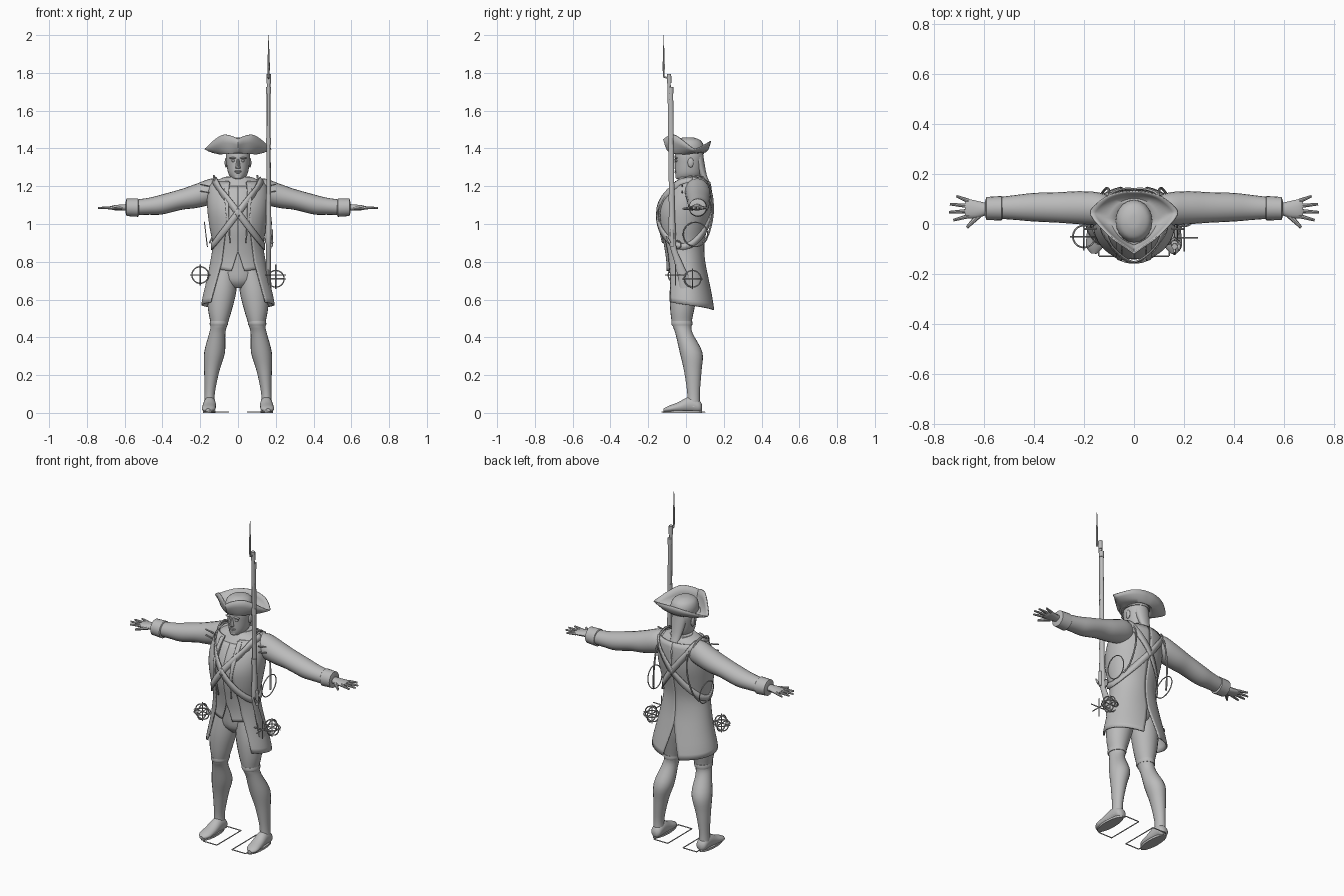
import bpy, bmesh, math
from mathutils import Vector

cube = bpy.data.objects.get("Cube")
if cube:
    bpy.data.objects.remove(cube)

grey = bpy.data.materials.new("plain_grey")
grey.use_nodes = True
grey.diffuse_color = (0.5, 0.5, 0.5, 1)
grey.node_tree.nodes["Principled BSDF"].inputs["Base Color"].default_value = (0.5, 0.5, 0.5, 1)
parts = []


def finish(name, bm, thick=0):
    bmesh.ops.recalc_face_normals(bm, faces=bm.faces)
    mesh = bpy.data.meshes.new(name)
    bm.to_mesh(mesh)
    bm.free()
    mesh.materials.append(grey)
    ob = bpy.data.objects.new(name, mesh)
    bpy.context.collection.objects.link(ob)
    if thick:
        mod = ob.modifiers.new("thickness", 'SOLIDIFY')
        mod.thickness = thick
        mod.offset = 0
    parts.append(ob)
    return ob


def grid(name, rows, closed=False, caps=False, thick=0):
    """Skin rows of points; closed joins each row's ends."""
    bm = bmesh.new()
    vs = [[bm.verts.new(p) for p in row] for row in rows]
    n = len(rows[0])
    for a, b in zip(vs, vs[1:]):
        for i in range(n if closed else n - 1):
            j = (i + 1) % n
            bm.faces.new((a[i], a[j], b[j], b[i]))
    if caps:
        bm.faces.new(vs[0])
        bm.faces.new(vs[-1])
    return finish(name, bm, thick)


def spline(keys, steps=4):
    """Smoothly interpolate tuples of numbers."""
    out = []
    for i in range(len(keys) - 1):
        a, b = keys[max(i - 1, 0)], keys[i]
        c, d = keys[i + 1], keys[min(i + 2, len(keys) - 1)]
        for s in range(steps):
            t = s / steps
            out.append(tuple(q + t / 2 * (r - p + t * (2*p - 5*q + 4*r - s4 + t * (3*(q - r) + s4 - p)))
                             for p, q, r, s4 in zip(a, b, c, d)))
    return out + [keys[-1]]


def loft(name, keys, axis='z', side=1, n=20, steps=4):
    """Keys: position along axis, then centre and radius for the other two axes."""
    rows = []
    for p, c1, r1, c2, r2 in spline(keys, steps):
        row = []
        for i in range(n):
            a = math.tau * i / n
            u, v = c1 + r1 * math.cos(a), c2 + r2 * math.sin(a)
            x, y, z = {'x': (p, u, v), 'y': (u, p, v), 'z': (u, v, p)}[axis]
            row.append((x * side, y, z))
        rows.append(row)
    return grid(name, rows, True, True)


def rod(name, p, q, r1, r2=None, n=10):
    p, q = Vector(p), Vector(q)
    turn = (q - p).to_track_quat('Z', 'Y')
    rows = [[c + turn @ Vector((r * math.cos(math.tau * i / n), r * math.sin(math.tau * i / n), 0))
             for i in range(n)] for c, r in ((p, r1), (q, r1 if r2 is None else r2))]
    return grid(name, rows, True, True)


def blob(name, loc, size):
    bm = bmesh.new()
    bmesh.ops.create_uvsphere(bm, u_segments=14, v_segments=9, radius=1)
    for v in bm.verts:
        v.co = Vector([c * s + l for c, s, l in zip(v.co, size, loc)])
    return finish(name, bm)


def ring(name, loc, normal, radius, thick, squash=1):
    turn = Vector(normal).to_track_quat('Z', 'Y')
    rows = []
    for i in range(33):
        a = math.tau * i / 32
        rows.append([Vector(loc) + turn @ Vector((
            math.cos(a) * (radius + thick * math.cos(b)),
            math.sin(a) * (radius + thick * math.cos(b)) * squash,
            thick * math.sin(b))) for b in (k * math.tau / 6 for k in range(6))])
    return grid(name, rows, True)


# Body outline: height, half width, front y, back y
outline = spline([(0.52, .188, -.13, .147), (.6, .178, -.118, .132), (.7, .155, -.105, .11), (.8, .135, -.1, .09),
                  (.89, .123, -.112, .085), (.98, .138, -.13, .1), (1.07, .15, -.135, .12),
                  (1.15, .15, -.105, .125), (1.22, .13, -.055, .118), (1.255, .055, -.03, .09)], 6)


def body(z):
    for a, b in zip(outline, outline[1:]):
        if z <= b[0]:
            t = max(0, (z - a[0]) / (b[0] - a[0]))
            return [p + (q - p) * t for p, q in zip(a[1:], b[1:])]
    return outline[-1][1:]


def skin(a, z, grow=0):
    rx, yf, yb = body(z)
    mid, half = (yf + yb) / 2, (yb - yf) / 2
    return ((rx + grow) * math.sin(a), mid - (half + grow) * math.cos(a), z)


def panel(name, side, top, hem, start, end, grow):
    """Half of a garment wrapped on the body between two moving edges."""
    rows = []
    for k in range(25):
        row = []
        for i in range(25):
            u = i / 24
            z = top + (hem(u) - top) * k / 24
            a = start(z) + (end(z) - start(z)) * u
            x, y, z = skin(a, z, grow)
            row.append((x * side, y, z))
        rows.append(row)
    return grid(name, rows, thick=.008)


grid("torso", [[skin(math.tau * i / 32, z) for i in range(32)]
               for z in (.84 + k * .41 / 20 for k in range(21))], True, True)
loft("breeches_seat", [(.66, 0, .03, -.01, .04), (.7, 0, .1, -.005, .075), (.78, 0, .122, -.005, .082),
                       (.88, 0, .113, -.01, .085)])


def coat_edge(z):
    x = .045 + .035 * max(0, min(1, (1.1 - z) / .3)) + .06 * max(0, (.8 - z) / .22)
    return math.asin(min(.9, x / body(z)[0]))


for side, tag in ((1, "left"), (-1, "right")):
    # Coat with open front and back vent, waistcoat beneath
    panel(tag + "_coat_half", side, 1.225, lambda u: .585 - .04 * u, coat_edge,
          lambda z: math.pi - max(0, (.74 - z) * 1.4), .008)
    panel(tag + "_waistcoat_half", side, 1.2, lambda u: .75 + .02 * u,
          lambda z: max(0, (.86 - z) * 2.2), lambda z: 1.3, .001)
    panel(tag + "_lapel", side, 1.22, lambda u: .9, lambda z: .3,
          lambda z: .32 + .5 * max(0, z - .9), .015)

    # Leg, garter, shoe and sole
    loft(tag + "_leg", [(.77, .065, .06, -.005, .07), (.65, .084, .076, -.012, .074), (.55, .095, .064, -.02, .064),
                        (.47, .1, .045, -.022, .051), (.42, .11, .043, -.01, .046), (.32, .124, .055, .027, .06),
                        (.22, .139, .04, .036, .046), (.1, .15, .027, .04, .033), (.03, .15, .032, .04, .036)],
         side=side)
    loft(tag + "_garter", [(.462, .102, .046, -.021, .053), (.472, .101, .049, -.022, .056),
                           (.486, .1, .048, -.022, .055)], side=side, steps=2)
    loft(tag + "_shoe", [(.085, .148, .012, .028, .014), (.07, .149, .03, .034, .032), (.02, .15, .033, .044, .042),
                         (-.04, .153, .036, .03, .027), (-.09, .157, .034, .021, .017),
                         (-.118, .159, .012, .015, .008)], 'y', side)
    loft(tag + "_sole", [(0, .153, .033, -.018, .102), (.012, .153, .033, -.018, .102)], side=side, steps=1)
    # Flat ground frame beside the foot
    corners = [(.05 * side, -.128, .004), (.14 * side, -.128, .004), (.14 * side, .1, .004), (.05 * side, .1, .004)]
    for k in range(4):
        rod(tag + "_ground_frame", corners[k], corners[(k + 1) % 4], .003, n=6)

    # Sleeve, cuff and hand
    loft(tag + "_sleeve", [(.08, .05, .055, 1.175, .055), (.14, .06, .066, 1.172, .069), (.22, .065, .066, 1.149, .064),
                           (.3, .066, .061, 1.13, .055), (.4, .067, .057, 1.104, .053), (.47, .066, .05, 1.094, .045),
                           (.55, .064, .042, 1.088, .04)], 'x', side)
    loft(tag + "_cuff", [(.525, .063, .043, 1.087, .042), (.53, .063, .049, 1.087, .049), (.59, .062, .046, 1.088, .046),
                         (.595, .062, .03, 1.088, .03)], 'x', side, steps=1)
    loft(tag + "_palm", [(.585, .06, .022, 1.088, .018), (.625, .058, .034, 1.087, .016),
                         (.66, .061, .038, 1.086, .013), (.675, .062, .034, 1.086, .008)], 'x', side, 14)
    for k in range(4):
        y, reach = .032 + .02 * k, (.722, .74, .736, .71)[k]
        rod(tag + "_finger", (.66 * side, y, 1.086), (reach * side, y + (k - 1.4) * .012, 1.085), .009, .005, 8)
    rod(tag + "_thumb", (.62 * side, .035, 1.084), (.668 * side, -.014, 1.08), .012, .006, 8)

    # Ear, eye, brow and shoulder loop
    blob(tag + "_ear", (.063 * side, .025, 1.325), (.008, .016, .026))
    blob(tag + "_eye", (.025 * side, -.05, 1.334), (.011, .008, .006))
    blob(tag + "_brow", (.026 * side, -.053, 1.349), (.02, .009, .005))
    ring(tag + "_shoulder_loop", (.115 * side, .04, 1.19), (1, 0, .2), .066, .006)
    for z in (1.2, 1.165):
        rod(tag + "_shoulder_pin", (.15 * side, -.02, z), (.2 * side, -.02, z + .01), .004, n=6)
    # Side ring and hanging back cord
    ring(tag + "_hip_ring", (.17 * side, .05, .945), (1, 0, -.12 * side), .065, .003)
    cord = spline([(.1, .09, 1.22), (.1, .132, 1.17), (.11, .143, 1.06), (.13, .12, .95), (.15, .09, .9)], 3)
    for p, q in zip(cord, cord[1:]):
        rod(tag + "_back_cord", (p[0] * side, p[1], p[2]), (q[0] * side, q[1], q[2]), .005, n=6)

    # Crossed shoulder belt
    path = []
    for k in range(60):
        t = math.tau * k / 60
        x = -.005 + .117 * math.cos(t)
        z = 1.052 + .172 * math.cos(t)
        rx, yf, yb = body(z)
        reach = math.sqrt(max(.02, 1 - (x / rx) ** 2))
        y = (yf + yb) / 2 + (yb - yf) / 2 * reach * max(-1, min(1, 3 * math.sin(t)))
        path.append(Vector((x * side, y, z)))
    rows = []
    for k, p in enumerate(path + path[:1]):
        k %= 60
        along = (path[(k + 1) % 60] - path[k - 1]).normalized()
        out = Vector((p.x, p.y - .005, max(0, p.z - 1.18) * 2)).normalized()
        across = along.cross(out).normalized() * .017
        rows.append([p + out * .018 - across, p + out * .018 + across])
    grid(tag + "_cross_belt", rows, thick=.007)

# Head, neck, face and tied hair
loft("head", [(1.19, 0, .046, .04, .046), (1.232, 0, .043, .028, .055), (1.243, 0, .038, .01, .062),
              (1.27, 0, .052, .012, .069), (1.32, 0, .061, .015, .073), (1.37, 0, .064, .016, .075),
              (1.42, 0, .05, .016, .06)], n=28)
loft("nose", [(1.295, 0, .013, -.055, .012), (1.305, 0, .012, -.058, .016), (1.345, 0, .006, -.052, .01)], n=10)
for z in (1.272, 1.28):
    blob("lip", (0, -.053, z), (.02, .008, .004))
blob("chin", (0, -.043, 1.249), (.02, .013, .012))
loft("tied_hair", [(1.13, 0, .005, .132, .005), (1.19, 0, .018, .122, .013), (1.26, 0, .032, .09, .02),
                   (1.34, 0, .045, .065, .03), (1.38, 0, .04, .06, .03)])
loft("neck_stock", [(1.2, 0, .058, .035, .065), (1.225, 0, .054, .03, .062), (1.248, 0, .05, .033, .056)])
loft("coat_collar", [(1.2, 0, .085, .04, .078), (1.235, 0, .07, .04, .066), (1.252, 0, .062, .042, .058)])

# Three-cornered hat: crown and turned-up brim
loft("hat_crown", [(1.37, 0, .072, .01, .085), (1.41, 0, .073, .012, .083), (1.44, 0, .06, .012, .068),
                   (1.456, 0, .03, .012, .035), (1.459, 0, .004, .012, .004)])
half = [(0, -.118, 1.45), (.035, -.093, 1.466), (.08, -.062, 1.472), (.125, -.02, 1.445), (.172, .035, 1.402),
        (.165, .065, 1.402), (.11, .108, 1.425), (.05, .127, 1.437), (0, .13, 1.44)]
edge = spline(half + [(-x, y, z) for x, y, z in half[-2::-1]])[:-1]
rows = []
for f, lift in ((0, 0), (.3, -.1), (.6, .1), (.82, .5), (1, 1)):
    row = []
    for x, y, z in edge:
        a = math.atan2(x / .175, (.02 - y) / .13)
        bx, by = .068 * math.sin(a), .01 - .08 * math.cos(a)
        low = 1.374 + .012 * abs(math.cos(a))
        row.append((bx + (x - bx) * f, by + (y - by) * f, low + (z - low) * lift))
    rows.append(row)
grid("hat_brim", rows, True, thick=.006)

# Musket: stock, barrel, bands, lock and bayonet
gx = .162
loft("musket_stock", [(.62, gx, .014, .006, .038), (.7, gx, .014, -.008, .032), (.8, gx, .013, -.042, .021),
                      (.87, gx, .014, -.066, .017), (.94, gx, .016, -.074, .021), (1.1, gx, .013, -.075, .015),
                      (1.4, gx, .011, -.077, .013), (1.72, gx, .01, -.08, .012)], n=14)
rod("musket_barrel", (gx, -.079, .93), (gx, -.09, 1.79), .009)
for z in (1.12, 1.42, 1.69):
    rod("barrel_band", (gx, -.08, z), (gx, -.08, z + .035), .014)
rod("lock_plate", (gx + .013, -.072, .88), (gx + .013, -.075, .97), .01)
rod("lock_hammer", (gx + .018, -.085, .9), (gx + .018, -.105, .935), .007, .004)
ring("trigger_guard", (gx, -.048, .89), (1, 0, 0), .022, .003)
rod("bayonet_socket", (gx, -.088, 1.745), (gx, -.09, 1.795), .012)
rod("bayonet_elbow", (gx, -.09, 1.77), (gx, -.118, 1.78), .005)
rod("bayonet_blade", (gx, -.118, 1.775), (gx, -.118, 1.83), .004, .007, 6)
rod("bayonet_point", (gx, -.118, 1.83), (gx, -.118, 2), .007, .0008, 6)

# Wire ball markers and axis cross at the hips
axes = [Vector((1, 0, 0)), Vector((0, 1, 0)), Vector((0, 0, 1))]
for tag, centre, size in (("right", (-.2, -.05, .73), .044), ("left", (.2, .035, .71), .044),
                          ("front_left", (.2, -.055, .73), 0)):
    for d in axes:
        c = Vector(centre)
        if size:
            ring(tag + "_marker_ring", c, d, size, .0035)
        rod(tag + "_marker_axis", c - d * .055, c + d * .055, .003, n=6)

# Smooth shading with crisp edges
bpy.ops.object.select_all(action='DESELECT')
for ob in parts:
    ob.select_set(True)
bpy.context.view_layer.objects.active = parts[0]
bpy.ops.object.shade_smooth_by_angle(angle=math.radians(40))
